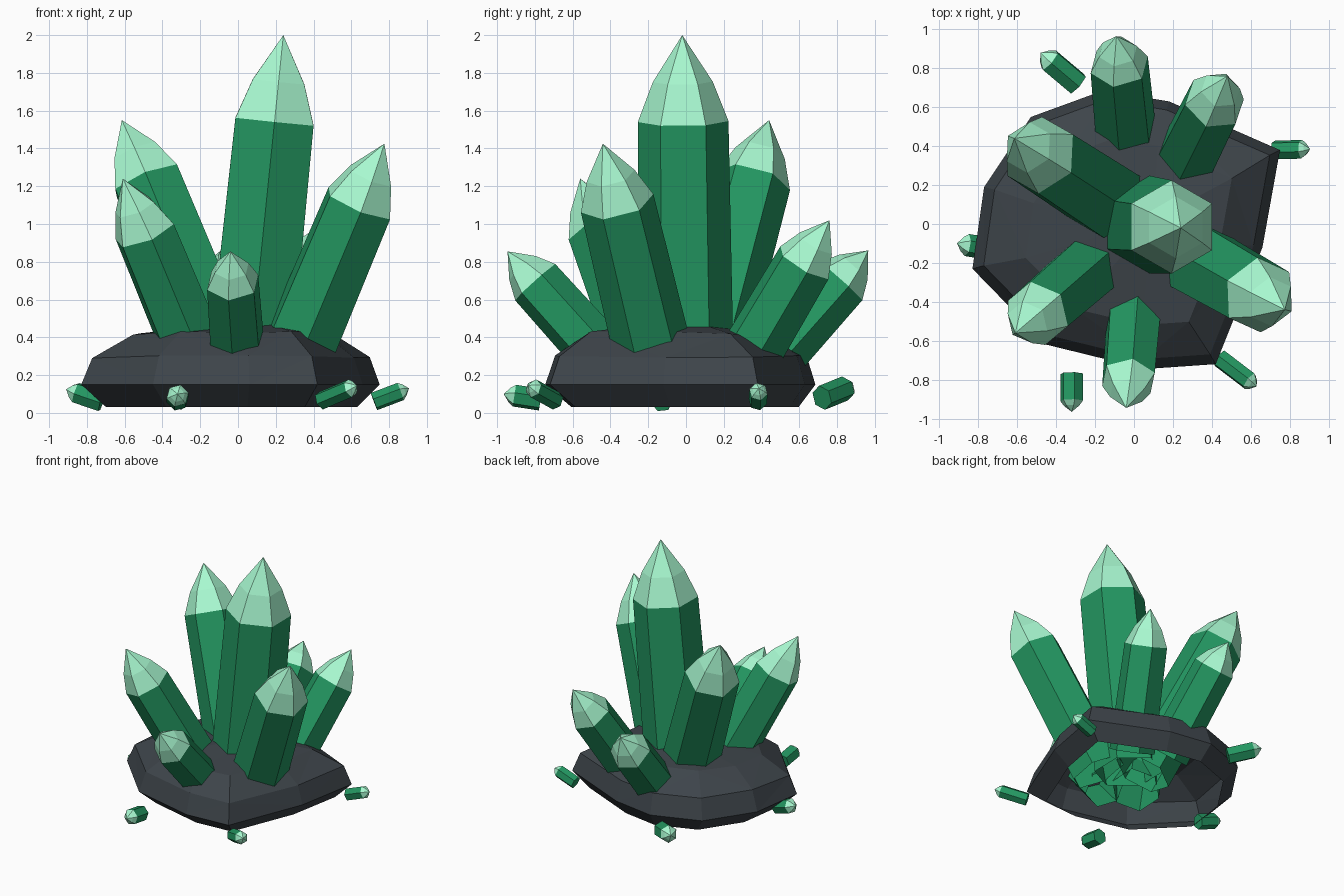
import bpy, bmesh, math, random
from mathutils import Vector

if "Cube" in bpy.data.objects:
    bpy.data.objects.remove(bpy.data.objects["Cube"])

random.seed(4)


def material(name, rgb):
    m = bpy.data.materials.new(name)
    m.diffuse_color = (*rgb, 1)
    m.use_nodes = True
    m.node_tree.nodes["Principled BSDF"].inputs["Base Color"].default_value = m.diffuse_color
    return m


GREEN = material("crystal_body", (0.017, 0.31, 0.12))
MINT = material("crystal_tip", (0.39, 0.94, 0.63))
STONE = material("dark_stone", (0.047, 0.058, 0.068))


def add_object(name, bm, mats):
    mesh = bpy.data.meshes.new(name)
    bm.to_mesh(mesh)
    bm.free()
    for m in mats:
        mesh.materials.append(m)
    obj = bpy.data.objects.new(name, mesh)
    bpy.context.collection.objects.link(obj)
    return obj


def bridge(bm, a, b, mat=0):
    n = len(a)
    for i in range(n):
        j = (i + 1) % n
        bm.faces.new((a[i], a[j], b[j], b[i])).material_index = mat


def crystal(name, base, tip, r, tip_len, phase=30, flare=1.06, capped=False):
    """Six-sided prism from base to tip, with a two-step faceted point."""
    base, tip = Vector(base), Vector(tip)
    length = (tip - base).length
    rot = Vector((0, 0, 1)).rotation_difference(tip - base)
    bm = bmesh.new()

    def ring(z, rad):
        pts = []
        for i in range(6):
            a = math.radians(60 * i + phase)
            p = Vector((rad * math.cos(a), rad * math.sin(a), z))
            pts.append(bm.verts.new(base + rot @ p))
        return pts

    low = ring(0, r * flare)
    shoulder = ring(length - tip_len, r)
    mid = ring(length - tip_len * 0.54, r * 0.66)
    apex = bm.verts.new(tip)
    if capped:
        bm.faces.new(low[::-1])
    bridge(bm, low, shoulder)
    bridge(bm, shoulder, mid, 1)
    for i in range(6):
        bm.faces.new((mid[i], mid[(i + 1) % 6], apex)).material_index = 1
    return add_object(name, bm, (GREEN, MINT))


# Rock base: irregular outline scaled through stacked rings, hollow underneath
outline = [(0.75, 0.38), (0.18, 0.63), (-0.16, 0.685), (-0.53, 0.55), (-0.77, 0.19),
           (-0.83, -0.23), (-0.45, -0.62), (0.06, -0.745), (0.42, -0.72), (0.66, -0.12)]
bm = bmesh.new()
rings = []
for z, s, dy, jit in ((0.03, 0.84, 0.02, 0), (0.15, 1, 0, 0),
                      (0.30, 0.93, 0, 0.012), (0.42, 0.67, -0.02, 0.015)):
    rings.append([bm.verts.new((x * s, y * s + dy, z + random.uniform(-jit, jit)))
                  for x, y in outline])
for a, b in zip(rings, rings[1:]):
    bridge(bm, a, b)
peak = bm.verts.new((0.1, 0.02, 0.49))
for i in range(10):
    bm.faces.new((rings[-1][i], rings[-1][(i + 1) % 10], peak))
bmesh.ops.triangulate(bm, faces=[f for f in bm.faces if len(f.verts) == 4
                                 and f.calc_center_median().z > 0.2])
add_object("rock_base", bm, (STONE,))

# Large crystals, open where they are sunk into the hollow rock
crystal("crystal_main", (0.05, 0, 0.14), (0.24, -0.02, 2.0), 0.24, 0.46)
crystal("crystal_back_left", (-0.03, 0.06, 0.13), (-0.615, 0.44, 1.55), 0.203, 0.36)
crystal("crystal_front_left", (-0.15, -0.16, 0.13), (-0.61, -0.56, 1.24), 0.172, 0.32, 40)
crystal("crystal_right", (0.23, -0.13, 0.13), (0.775, -0.44, 1.425), 0.198, 0.35, 35)
crystal("crystal_back_right", (0.22, 0.24, 0.14), (0.48, 0.76, 1.02), 0.16, 0.27, 10)
crystal("crystal_back", (-0.03, 0.34, 0.16), (-0.09, 0.965, 0.86), 0.155, 0.22, 20)
crystal("crystal_front", (0.01, -0.32, 0.16), (-0.04, -0.945, 0.855), 0.145, 0.22, 20)

# Loose shards lying around the rock
shards = [((-0.29, 0.72, 0.08), (-0.48, 0.88, 0.145), 0.066),
          ((0.72, 0.38, 0.06), (0.905, 0.385, 0.13), 0.05),
          ((-0.72, -0.13, 0.06), (-0.91, -0.10, 0.125), 0.058),
          ((-0.32, -0.77, 0.07), (-0.32, -0.965, 0.10), 0.06),
          ((0.44, -0.69, 0.065), (0.63, -0.835, 0.145), 0.05)]
for i, (b, t, r) in enumerate(shards):
    crystal(f"shard_{i + 1}", b, t, r, r * 0.95, 15, 1.0, True)
